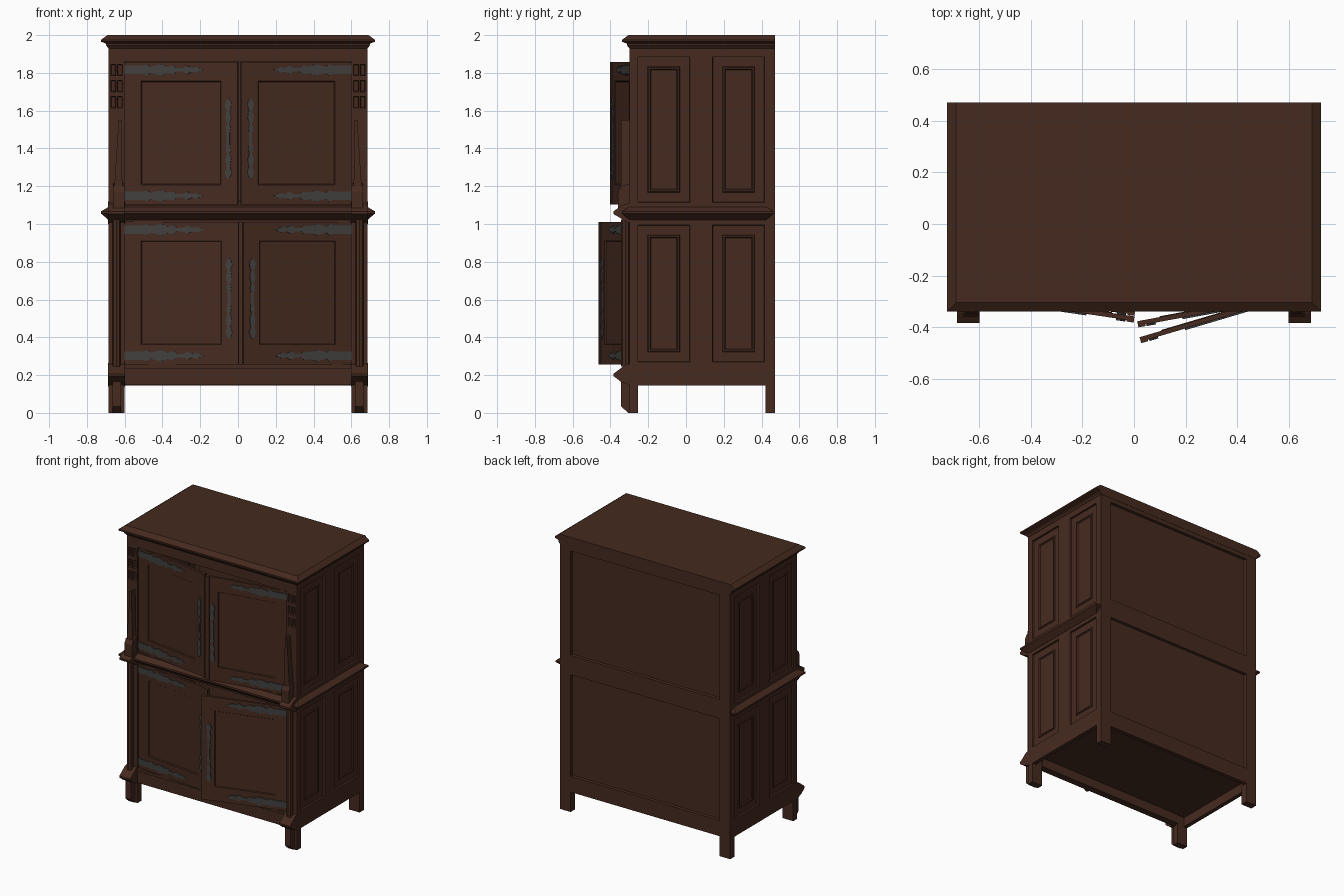
import bpy, bmesh
from math import radians
from mathutils import Matrix

cube = bpy.data.objects.get("Cube")
if cube:
    bpy.data.objects.remove(cube)


def material(name, color):
    m = bpy.data.materials.new(name)
    m.use_nodes = True
    m.diffuse_color = color
    bsdf = m.node_tree.nodes["Principled BSDF"]
    bsdf.inputs["Base Color"].default_value = color
    bsdf.inputs["Roughness"].default_value = 0.8
    return m


WOOD = material("dark brown wood", (0.060, 0.023, 0.0135, 1))
IRON = material("dark iron", (0.053, 0.051, 0.050, 1))


def axes(u, v, n):
    """Matrix taking local x, y, z to the given world directions."""
    return Matrix((u, v, n)).transposed().to_4x4()


FRONT = axes((1, 0, 0), (0, 0, 1), (0, -1, 0))
BACK = axes((-1, 0, 0), (0, 0, 1), (0, 1, 0))
SIDE = axes((0, 1, 0), (0, 0, 1), (1, 0, 0))


def finish(name, bm, mat=WOOD, matrix=Matrix(), mirror=False, solid=0):
    bm.transform(matrix)
    if not solid:
        bmesh.ops.recalc_face_normals(bm, faces=bm.faces)
    me = bpy.data.meshes.new(name)
    bm.to_mesh(me)
    bm.free()
    me.materials.append(mat)
    ob = bpy.data.objects.new(name, me)
    bpy.context.collection.objects.link(ob)
    if solid:
        mod = ob.modifiers.new("thickness", 'SOLIDIFY')
        mod.thickness = solid
        mod.offset = -1
    if mirror:
        ob.modifiers.new("other side", 'MIRROR')


def box(name, x, y, z, **kw):
    bm = bmesh.new()
    size = [b - a for a, b in (x, y, z)]
    mid = [(a + b) / 2 for a, b in (x, y, z)]
    bmesh.ops.create_cube(bm, matrix=Matrix.Translation(mid) @ Matrix.Diagonal((*size, 1)))
    finish(name, bm, **kw)


def prism(name, pts, lo, hi, **kw):
    """Outline in local x, y pulled from lo to hi along local z."""
    bm = bmesh.new()
    face = bm.faces.new([bm.verts.new((a, b, lo)) for a, b in pts])
    ext = bmesh.ops.extrude_face_region(bm, geom=[face])["geom"]
    verts = [g for g in ext if isinstance(g, bmesh.types.BMVert)]
    bmesh.ops.translate(bm, vec=(0, 0, hi - lo), verts=verts)
    finish(name, bm, **kw)


def board(name, us, vs, steps, thick, **kw):
    """Framed board: every odd cell of the grid is a panel, inset in steps."""
    bm = bmesh.new()
    grid = [[bm.verts.new((u, v, 0)) for u in us] for v in vs]
    panels = []
    for j in range(len(vs) - 1):
        for i in range(len(us) - 1):
            f = bm.faces.new((grid[j][i], grid[j][i + 1], grid[j + 1][i + 1], grid[j + 1][i]))
            if i % 2 and j % 2:
                panels.append(f)
    bm.normal_update()
    for width, depth in steps:
        bmesh.ops.inset_individual(bm, faces=panels, thickness=width, depth=depth, use_even_offset=True)
    finish(name, bm, solid=thick, **kw)


def moulding(name, profile, back, wrap):
    """Slab whose edges follow a profile of (overhang, height); wrap shapes the back too."""
    bm = bmesh.new()
    rings = []
    for o, z in profile:
        x, y, b = 0.686 + o, -0.30 - o, back + wrap * o
        rings.append([bm.verts.new(p) for p in ((-x, y, z), (x, y, z), (x, b, z), (-x, b, z))])
    for a, b in zip(rings, rings[1:]):
        for i in range(4):
            k = (i + 1) % 4
            bm.faces.new((a[i], a[k], b[k], b[i]))
    bm.faces.new(rings[0])
    bm.faces.new(rings[-1])
    finish(name, bm)


# Carcass: sides, back, bottom, rails
board("side_panels", [-0.265, -0.255, 0.02, 0.14, 0.415, 0.466],
      [0.145, 0.27, 0.995, 1.115, 1.885, 1.94],
      [(0.002, -0.012), (0.05, 0), (0.004, 0.006), (0.008, 0), (0.005, -0.006)], 0.03,
      matrix=Matrix.Translation((0.685, 0, 0)) @ SIDE, mirror=True)
board("back_panels", [-0.685, -0.6, 0.6, 0.685], [0.145, 0.26, 1.0, 1.14, 1.9, 1.94],
      [(0.002, -0.02)], 0.03, matrix=Matrix.Translation((0, 0.47, 0)) @ BACK)
box("bottom_board", (-0.66, 0.66), (-0.27, 0.45), (0.215, 0.235))
box("bottom_rail", (-0.6, 0.6), (-0.30, -0.25), (0.148, 0.24))
box("bottom_ledge", (-0.6, 0.6), (-0.308, -0.25), (0.235, 0.255))
box("middle_rail", (-0.6, 0.6), (-0.30, -0.25), (1.01, 1.1))
box("top_rail", (-0.6, 0.6), (-0.30, -0.25), (1.86, 1.94))

# Mouldings
moulding("crown_moulding", [(0.0, 1.93), (0.012, 1.945), (0.012, 1.955), (0.039, 1.965),
                            (0.039, 1.975), (0.005, 2.0)], 0.472, 0)
moulding("waist_moulding", [(0.0, 1.022), (0.039, 1.055), (0.039, 1.067), (0.0, 1.09)], 0.425, 1)

# Legs and front posts, built on the left and mirrored
box("back_legs", (0.6, 0.685), (0.42, 0.47), (0, 0.145), mirror=True)
box("front_posts", (0.6, 0.685), (-0.30, -0.255), (0, 1.6), mirror=True)
box("front_post_cores", (0.6, 0.685), (-0.275, -0.255), (1.6, 1.94), mirror=True)
prism("foot_shafts", [(-0.29, 0), (-0.305, 0), (-0.345, 0.035), (-0.345, 0.17), (-0.29, 0.17)],
      0.62, 0.665, matrix=SIDE, mirror=True)
prism("foot_caps", [(-0.28, 0.14), (-0.345, 0.165), (-0.384, 0.195), (-0.384, 0.207),
                    (-0.32, 0.255), (-0.28, 0.265)], 0.599, 0.687, matrix=SIDE, mirror=True)
prism("waist_caps", [(-0.28, 1.0), (-0.32, 1.015), (-0.384, 1.053), (-0.384, 1.067), (-0.345, 1.095),
                     (-0.28, 1.12)], 0.599, 0.687, matrix=SIDE, mirror=True)
prism("spire_bases", [(-0.28, 1.07), (-0.36, 1.07), (-0.36, 1.17), (-0.345, 1.2), (-0.28, 1.22)],
      0.602, 0.662, matrix=SIDE, mirror=True)
bm = bmesh.new()
bmesh.ops.create_cone(bm, segments=8, radius1=0.022, radius2=0.022, depth=0.78, cap_ends=True,
                      matrix=Matrix.Translation((0.643, -0.321, 0.635)))
finish("lower_columns", bm, mirror=True)
prism("spires", [(0.612, 1.19), (0.655, 1.19), (0.632, 1.55), (0.618, 1.55)], 0.28, 0.343,
      matrix=FRONT, mirror=True)

# Carved niches: three tiers of paired openings in the post heads
board("carved_post_heads", [0.6, 0.612, 0.638, 0.647, 0.673, 0.685],
      [1.6, 1.615, 1.675, 1.7, 1.76, 1.785, 1.845, 1.94], [(0.003, -0.02)], 0.006,
      matrix=Matrix.Translation((0, -0.30, 0)) @ FRONT, mirror=True)
box("post_head_edges", (0.676, 0.685), (-0.299, -0.27), (1.6, 1.94), mirror=True)

# Ironwork half outlines: (distance along, half width)
STRAP = [(0, 0.022), (0.1, 0.022), (0.12, 0.03), (0.14, 0.016), (0.19, 0.03), (0.23, 0.018),
         (0.26, 0.024), (0.28, 0.009), (0.31, 0.009), (0.335, 0.022), (0.36, 0.01), (0.385, 0.015)]
PLATE = [(0.03, 0.008), (0.06, 0.013), (0.08, 0.006), (0.11, 0.016), (0.15, 0.009),
         (0.18, 0.018), (0.2, 0.012)]


def mirrored(half, tip):
    return half + [(tip, 0)] + [(a, -b) for a, b in reversed(half)]


def door(name, side, z, angle, width):
    """Framed door hung at the outer edge; side is +1 for the left leaf."""
    place = (Matrix.Translation((side * 0.6, -0.287, z)) @ Matrix.Rotation(radians(side * angle), 4, 'Z')
             @ FRONT)
    us = sorted(-side * u for u in (0, 0.087, width - 0.085, width))
    board(name, us, [0, 0.105, 0.655, 0.755], [(0.004, -0.006)], 0.018, matrix=place)
    edge = sorted(-side * u for u in (width - 0.022, width + 0.006))
    box(name + "_batten", edge, (0, 0.755), (-0.018, 0.006), matrix=place)
    # Strap hinges
    for v in (0.047, 0.714):
        pts = [(-side * a, v + b) for a, b in mirrored(STRAP, 0.42)]
        prism(name + "_strap", pts, -0.002, 0.006, mat=IRON, matrix=place)
    # Handle plate, the same outline up and down from its middle
    right = [(b, a) for a, b in PLATE]
    outline = [(0.008, 0)] + right + [(0, 0.215)] + [(-b, a) for b, a in reversed(right)] + [(-0.008, 0)]
    outline += [(b, -a) for b, a in outline[-2:0:-1]]
    pts = [(b - side * (width - 0.045), a + 0.35) for b, a in outline]
    prism(name + "_handle_plate", pts, -0.002, 0.007, mat=IRON, matrix=place)


door("upper_right_door", -1, 1.102, 8.5, 0.6)
door("upper_left_door", 1, 1.102, 10.5, 0.588)
door("lower_right_door", -1, 0.256, 6, 0.6)
door("lower_left_door", 1, 0.256, 16.5, 0.592)
